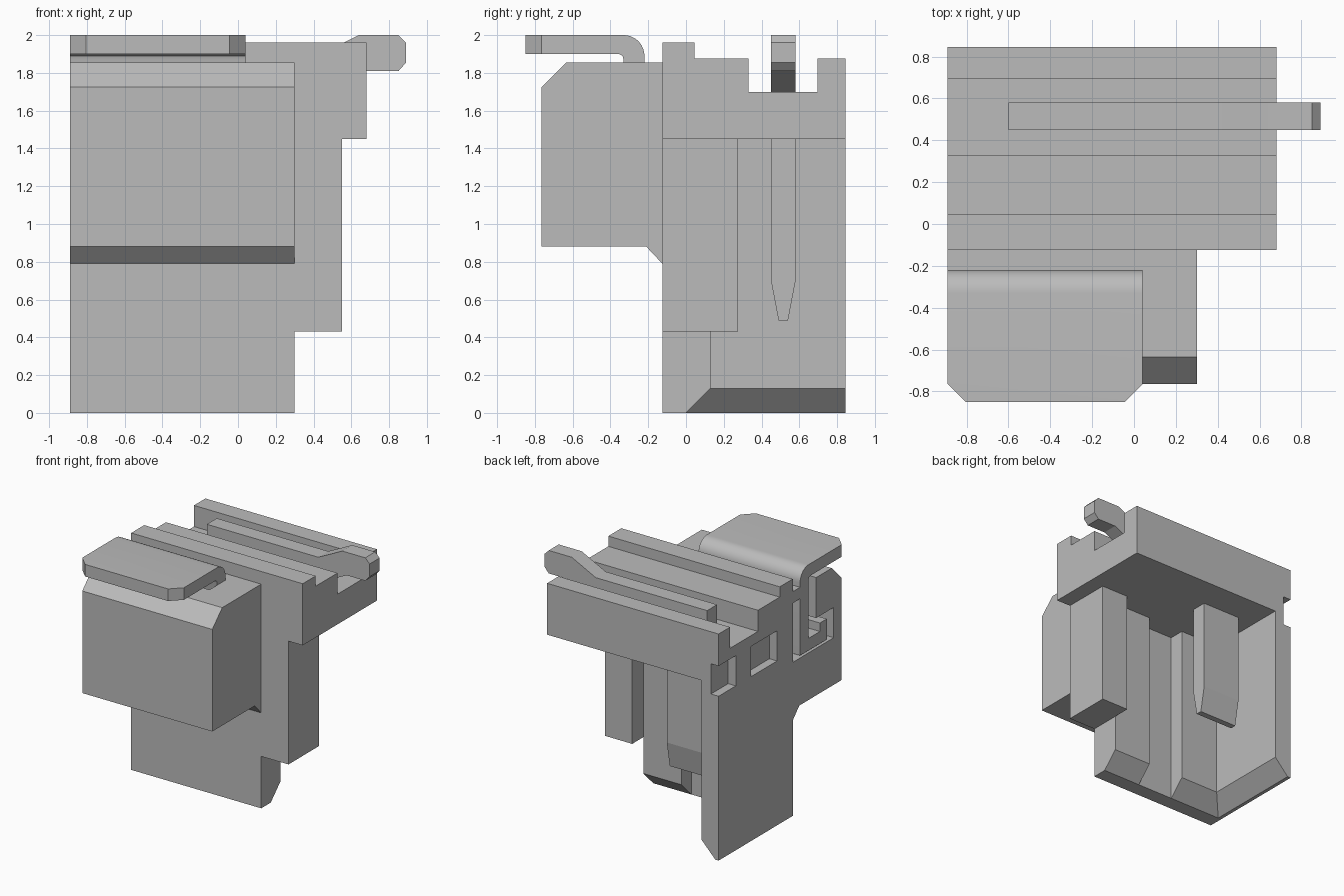
import bpy, bmesh, math
from mathutils import Vector

cube = bpy.data.objects.get("Cube")
if cube:
    bpy.data.objects.remove(cube, do_unlink=True)

grey = bpy.data.materials.new("plain_grey")
grey.use_nodes = True
grey.diffuse_color = (0.5, 0.5, 0.5, 1)
grey.node_tree.nodes["Principled BSDF"].inputs["Base Color"].default_value = (0.5, 0.5, 0.5, 1)


def prism(name, axis, outline, start, end):
    """Extrude an outline along an axis: x takes (y, z), y takes (x, z), z takes (x, y)."""
    place = {"x": lambda u, v: (start, u, v),
             "y": lambda u, v: (u, start, v),
             "z": lambda u, v: (u, v, start)}[axis]
    shift = Vector([(end - start) * (axis == a) for a in "xyz"])
    bm = bmesh.new()
    face = bm.faces.new([bm.verts.new(place(u, v)) for u, v in outline])
    new = bmesh.ops.extrude_face_region(bm, geom=[face])["geom"]
    bmesh.ops.translate(bm, vec=shift, verts=[g for g in new if isinstance(g, bmesh.types.BMVert)])
    bmesh.ops.recalc_face_normals(bm, faces=bm.faces)
    mesh = bpy.data.meshes.new(name)
    bm.to_mesh(mesh)
    bm.free()
    mesh.materials.append(grey)
    ob = bpy.data.objects.new(name, mesh)
    bpy.context.collection.objects.link(ob)
    return ob


def box(name, x, y, z):
    return prism(name, "x", [(y[0], z[0]), (y[1], z[0]), (y[1], z[1]), (y[0], z[1])], *x)


def combine(target, operation, parts):
    """Merge parts into the target, or cut them from it, and remove the helpers."""
    for part in parts:
        mod = target.modifiers.new(operation, "BOOLEAN")
        mod.operation, mod.solver, mod.object = operation, "EXACT", part
        bpy.context.view_layer.objects.active = target
        bpy.ops.object.modifier_apply(modifier=mod.name)
        bpy.data.objects.remove(part, do_unlink=True)


LEFT, WALL, FRONT, BACK = -0.89, -0.735, -0.125, 0.845

# Grooved top deck
housing = prism("housing", "x", [
    (FRONT, 1.45), (BACK, 1.45), (BACK, 1.875), (0.695, 1.875), (0.695, 1.7),
    (0.33, 1.7), (0.33, 1.875), (0.045, 1.875), (0.045, 1.96), (FRONT, 1.96)], LEFT, 0.68)

# Front and side walls with a bevelled inner bottom edge
front_wall = prism("front_wall", "x", [
    (FRONT, 0), (0, 0), (0.13, 0.13), (0.13, 1.5), (FRONT, 1.5)], LEFT, 0.3)
combine(front_wall, "DIFFERENCE", [box("groove", (-0.38, -0.05), (0, 0.3), (-0.1, 1.45))])
side_wall = prism("side_wall", "y", [
    (LEFT, 0), (-0.86, 0), (WALL, 0.13), (WALL, 1.5), (LEFT, 1.5)], FRONT, BACK)
corner_post = box("corner_post", (0.2, 0.55), (FRONT, 0.275), (0.43, 1.5))
combine(corner_post, "DIFFERENCE", [box("post_trim", (0.1, 0.3), (0.1, 0.4), (0.3, 1.45))])

# Front block: solid end, hollow stretch that holds the clip, and rear lip
rear = FRONT + 0.02
solid_end = prism("solid_end", "x", [
    (rear, 0.79), (FRONT, 0.79), (-0.21, 0.88), (-0.765, 0.88), (-0.765, 1.725),
    (-0.635, 1.855), (rear, 1.855)], 0.04, 0.3)
hollow_block = prism("hollow_block", "x", [
    (rear, 0.79), (FRONT, 0.79), (-0.21, 0.88), (-0.765, 0.88), (-0.765, 1.725),
    (-0.635, 1.855), (-0.43, 1.855), (-0.43, 1.52), (-0.66, 1.52), (-0.66, 1.27),
    (rear, 1.27)], LEFT, 0.04)
lip = box("lip", (LEFT, 0.04), (-0.22, rear), (1.76, 1.855))
combine(housing, "UNION", [front_wall, side_wall, corner_post, solid_end, hollow_block, lip])

# Shallow pockets in the side wall
combine(housing, "DIFFERENCE", [
    box("pocket", (-1, -0.82), (0.08, 0.42), (1.36, 1.61)),
    box("pocket", (-1, -0.82), (0.62, 1), (1.36, 1.61))])

# Bent clip with a hooked foot
def arc(radius, angles):
    return [(-0.33 + radius * math.cos(math.radians(a)),
             1.89 + radius * math.sin(math.radians(a))) for a in angles]

steps = range(0, 91, 10)
clip = prism("clip", "x", [
    (-0.85, 2), *[(y, z) for y, z in arc(0.11, reversed(steps))],
    (-0.22, 1.29), (-0.57, 1.29), (-0.57, 1.46), (-0.48, 1.46), (-0.48, 1.39),
    (-0.33, 1.39), (-0.33, 1.87), (-0.336, 1.89), (-0.355, 1.9), (-0.85, 1.9)], LEFT, 0.04)
for x, inward in ((LEFT, 1), (0.04, -1)):
    corner = prism("corner", "z", [
        (x, -0.765), (x + inward * 0.085, -0.85), (x + inward * 0.085, -0.95),
        (x - inward * 0.1, -0.95), (x - inward * 0.1, -0.765)], 1.8, 2.1)
    combine(clip, "DIFFERENCE", [corner])

# Contact arm with a raised tip
arm_y = (0.45, 0.58)
contact_arm = prism("contact_arm", "y", [
    (-0.6, 1.7), (0.46, 1.7), (0.68, 1.81), (0.85, 1.81), (0.89, 1.855), (0.89, 1.96),
    (0.85, 2), (0.64, 2), (0.42, 1.89), (-0.6, 1.89)], *arm_y)

# Tapered contact pin under the deck
contact_pin = prism("contact_pin", "x", [
    (arm_y[0], 1.5), (arm_y[0], 0.7), (0.49, 0.49), (0.54, 0.49),
    (arm_y[1], 0.7), (arm_y[1], 1.5)], -0.58, -0.23)

# Smooth only the bend
bpy.ops.object.select_all(action="DESELECT")
clip.select_set(True)
bpy.context.view_layer.objects.active = clip
bpy.ops.object.shade_smooth_by_angle(angle=math.radians(25))
